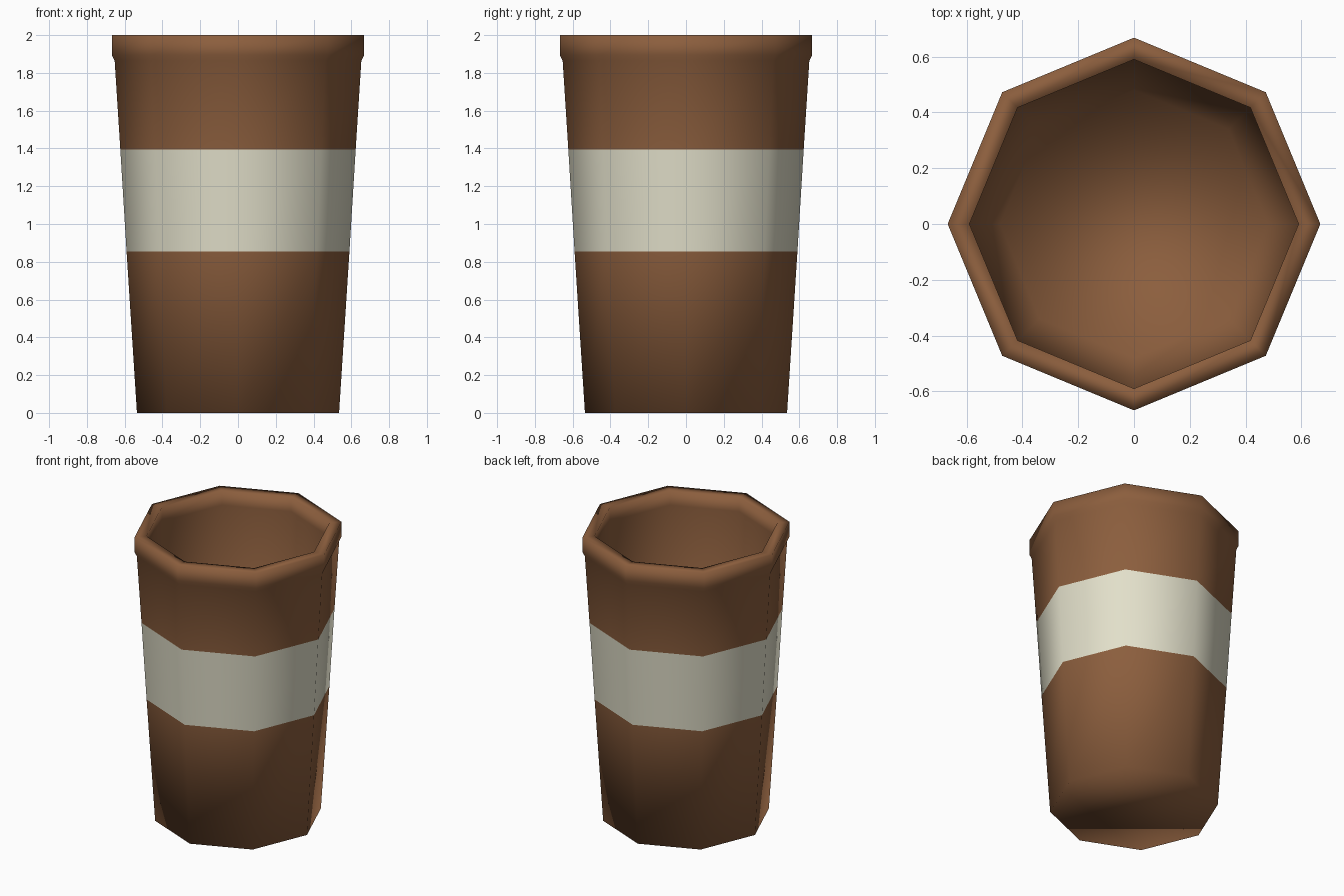
import bpy, bmesh, math

if "Cube" in bpy.data.objects:
    bpy.data.objects.remove(bpy.data.objects["Cube"])

def material(name, rgb):
    m = bpy.data.materials.new(name)
    m.diffuse_color = (*rgb, 1)
    m.use_nodes = True
    m.node_tree.nodes["Principled BSDF"].inputs["Base Color"].default_value = m.diffuse_color
    return m

brown = material("brown cup", (0.26, 0.112, 0.047))
cream = material("cream sleeve", (0.76, 0.74, 0.59))

SIDES = 8
# Outer wall, overhanging rim, inner wall and inner floor: (radius, height)
profile = [(0.535, 0.0), (0.59, 0.855), (0.623, 1.395), (0.653, 1.865),
           (0.668, 1.895), (0.668, 2.0), (0.59, 2.0), (0.59, 1.9), (0.48, 0.06)]

bm = bmesh.new()
rings = [[bm.verts.new((r * math.cos(2 * math.pi * i / SIDES),
                        r * math.sin(2 * math.pi * i / SIDES), z))
          for i in range(SIDES)] for r, z in profile]
for k, (a, b) in enumerate(zip(rings, rings[1:])):
    for i in range(SIDES):
        j = (i + 1) % SIDES
        f = bm.faces.new((a[i], a[j], b[j], b[i]))
        # Sleeve band on the middle of the outer wall
        f.material_index = 1 if k == 1 else 0

# Underside and inner floor
bm.faces.new(rings[0][::-1])
bm.faces.new(rings[-1])
bmesh.ops.recalc_face_normals(bm, faces=bm.faces)
for f in bm.faces:
    f.smooth = True

mesh = bpy.data.meshes.new("cup")
bm.to_mesh(mesh)
bm.free()
mesh.materials.append(brown)
mesh.materials.append(cream)
bpy.context.collection.objects.link(bpy.data.objects.new("cup", mesh))
